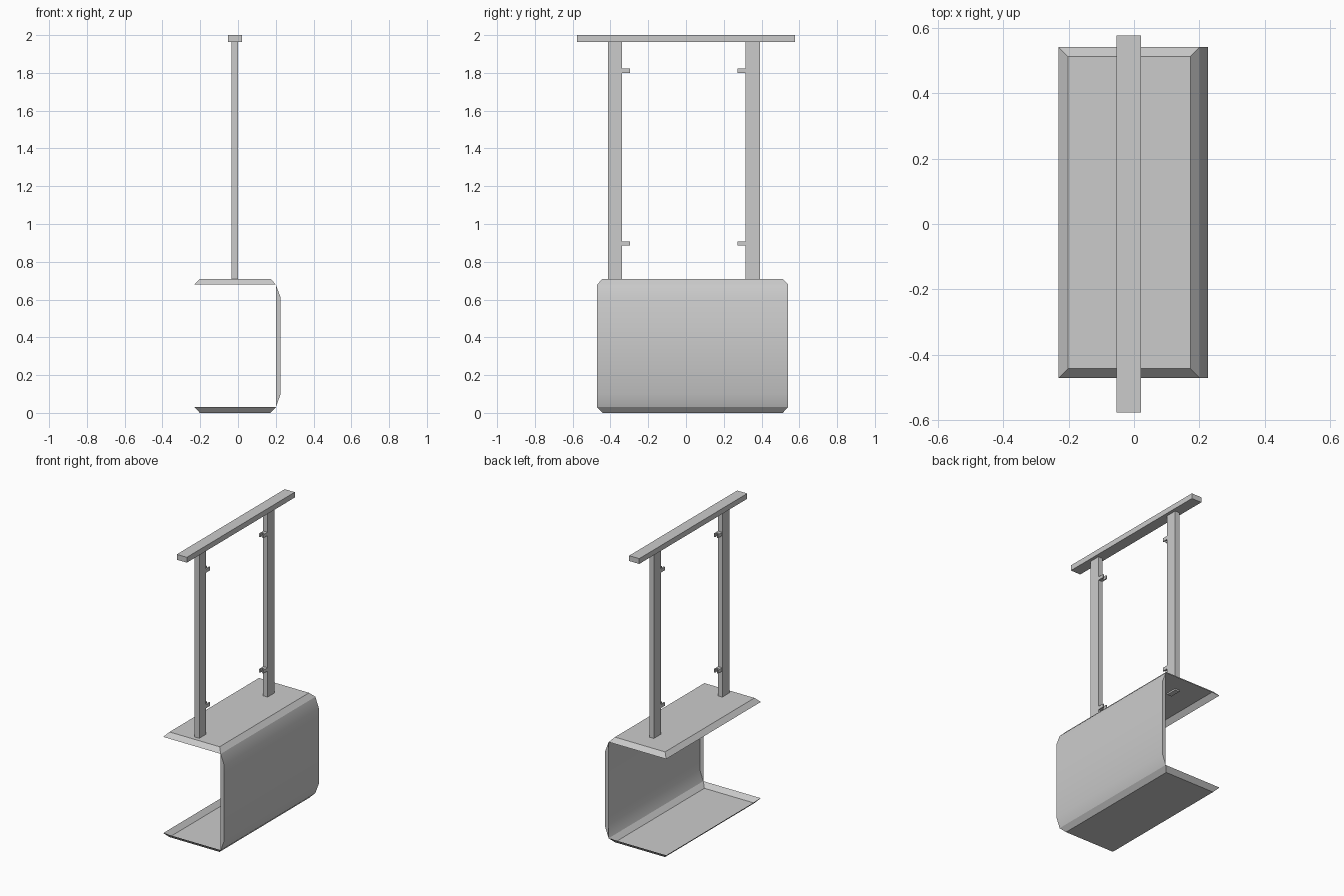
import bpy, bmesh

cube = bpy.data.objects.get("Cube")
if cube:
    bpy.data.objects.remove(cube, do_unlink=True)

grey = bpy.data.materials.new("light_grey")
grey.use_nodes = True
color = (0.6, 0.6, 0.6, 1)
grey.diffuse_color = color
grey.node_tree.nodes["Principled BSDF"].inputs["Base Color"].default_value = color


def finish(name, bm):
    mesh = bpy.data.meshes.new(name)
    bm.to_mesh(mesh)
    bm.free()
    mesh.materials.append(grey)
    obj = bpy.data.objects.new(name, mesh)
    bpy.context.collection.objects.link(obj)
    return obj


def add_box(bm, x, y, z):
    """Add a box spanning the given (min, max) ranges."""
    verts = bmesh.ops.create_cube(bm, size=1)["verts"]
    for v in verts:
        for i, (lo, hi) in enumerate((x, y, z)):
            v.co[i] = lo if v.co[i] < 0 else hi


def box(name, *ranges):
    bm = bmesh.new()
    add_box(bm, *ranges)
    return finish(name, bm)


BACK, FRONT = 0.54, -0.47      # cover length along y
LEFT, RIGHT = 0.20, -0.23      # shelf width along x
BEVEL = 0.028


def tray(name, z_rim, z_flat):
    """Open sheet tray: a flat plate with four sloped sides."""
    bm = bmesh.new()

    def ring(inset, z):
        x0, x1 = RIGHT + inset, LEFT - inset
        y0, y1 = FRONT + inset, BACK - inset
        return [bm.verts.new((x, y, z)) for x, y in
                ((x0, y0), (x1, y0), (x1, y1), (x0, y1))]

    rim, flat = ring(0, z_rim), ring(BEVEL, z_flat)
    faces = [bm.faces.new(flat)]
    for i in range(4):
        j = (i + 1) % 4
        faces.append(bm.faces.new((rim[i], rim[j], flat[j], flat[i])))
    if z_flat < z_rim:
        bmesh.ops.reverse_faces(bm, faces=faces)
    return finish(name, bm)


# Shelves
tray("upper_shelf", 0.68, 0.71)
tray("lower_shelf", 0.03, 0.0)

# Side panel: open shell, softly rounded at top and bottom
profile = [(0.20, 0.03), (0.226, 0.10), (0.226, 0.61), (0.20, 0.68)]
bm = bmesh.new()
ends = [[bm.verts.new((x, y, z)) for x, z in profile] for y in (FRONT, BACK)]
front, back = ends
for i in range(3):
    bm.faces.new((front[i], back[i], back[i + 1], front[i + 1])).smooth = True
bm.faces.new(front)
bm.faces.new(back[::-1])
for e in bm.edges:
    if any(len(f.verts) == 4 and abs(f.normal.y) > 0.9 for f in e.link_faces):
        e.smooth = False
bm.normal_update()
for e in bm.edges:
    if any(abs(f.normal.y) > 0.9 for f in e.link_faces):
        e.smooth = False
finish("side_panel", bm)

# Posts and top beam
post_x = (-0.034, 0.0)
posts = {"front": (-0.413, -0.339, 1), "rear": (0.316, 0.392, -1)}
for side, (y0, y1, inward) in posts.items():
    box(side + "_post", post_x, (y0, y1), (0.70, 1.966))

    # Forked clips on the inner face of each post
    root = y1 if inward > 0 else y0
    for level, z in (("lower", 0.885), ("upper", 1.80)):
        zs = (z, z + 0.023)
        bm = bmesh.new()

        def span(a, b):
            return tuple(sorted((root + inward * a, root + inward * b)))

        add_box(bm, (-0.033, -0.001), span(0, 0.022), zs)
        for x in ((-0.033, -0.024), (-0.010, -0.001)):
            add_box(bm, x, span(0.022, 0.043), zs)
        finish(f"{side}_{level}_clip", bm)

box("top_beam", (-0.054, 0.021), (-0.576, 0.576), (1.964, 2.0))
